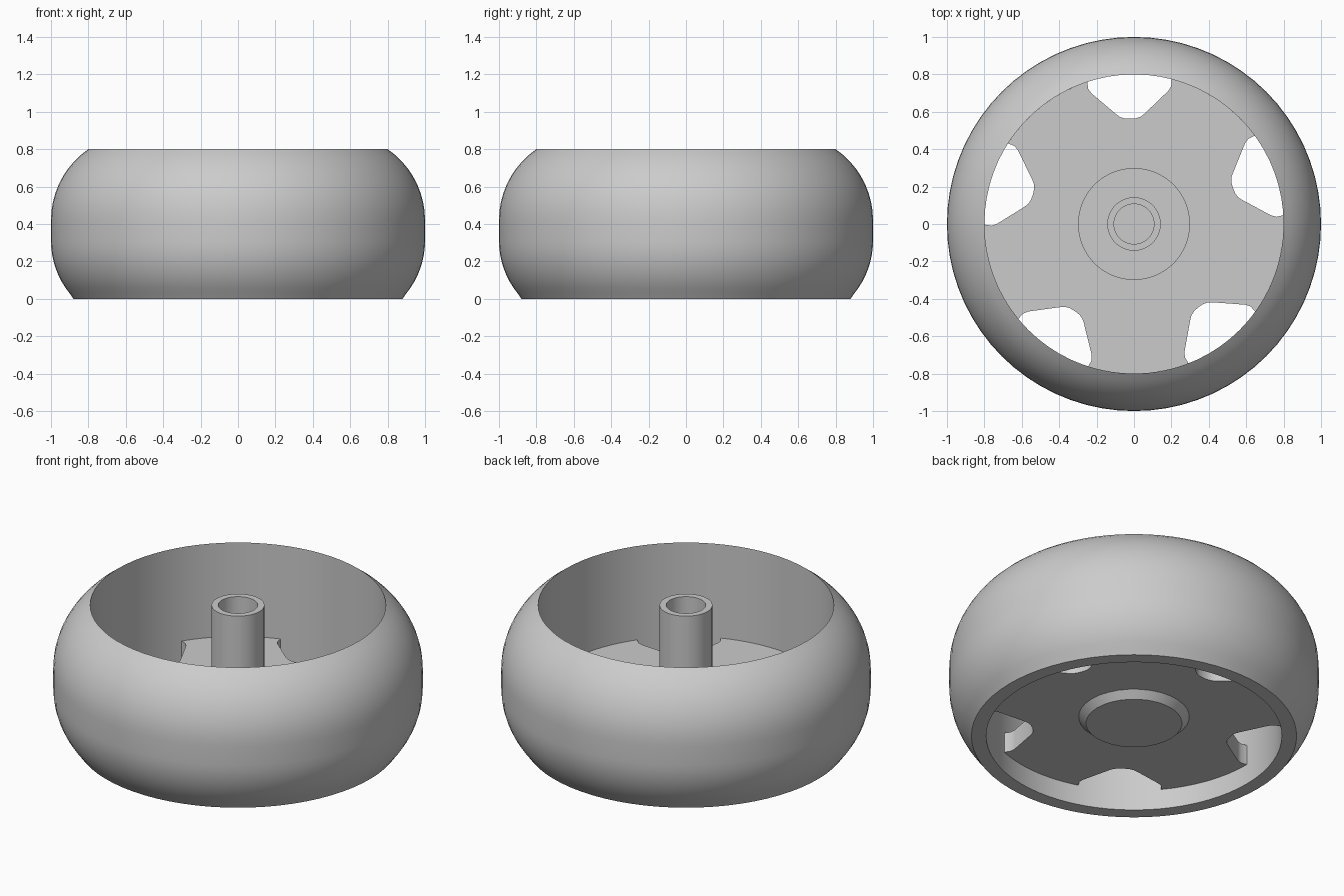
import bpy, bmesh
from math import sin, cos, asin, atan2, radians, tau, hypot

cube = bpy.data.objects.get("Cube")
if cube:
    bpy.data.objects.remove(cube, do_unlink=True)

grey = bpy.data.materials.new("plain grey")
grey.use_nodes = True
COLOUR = (0.6, 0.6, 0.6, 1)
grey.diffuse_color = COLOUR
grey.node_tree.nodes["Principled BSDF"].inputs["Base Color"].default_value = COLOUR


def finish(bm, name):
    bmesh.ops.remove_doubles(bm, verts=bm.verts, dist=1e-5)
    bmesh.ops.recalc_face_normals(bm, faces=bm.faces)
    mesh = bpy.data.meshes.new(name)
    bm.to_mesh(mesh)
    bm.free()
    mesh.materials.append(grey)
    obj = bpy.data.objects.new(name, mesh)
    bpy.context.collection.objects.link(obj)
    bpy.ops.object.select_all(action="DESELECT")
    obj.select_set(True)
    bpy.context.view_layer.objects.active = obj
    bpy.ops.object.shade_smooth_by_angle(angle=radians(30))
    return obj


def lathe(name, profile, sides):
    """Spin a (radius, height) profile around the z axis."""
    bm = bmesh.new()
    verts = [bm.verts.new((r, 0, z)) for r, z in profile]
    edges = [bm.edges.new(pair) for pair in zip(verts, verts[1:])]
    bmesh.ops.spin(bm, geom=verts + edges, cent=(0, 0, 0), axis=(0, 0, 1),
                   angle=tau, steps=sides, use_merge=True)
    return finish(bm, name)


def shoulder(radius, mid, start, end, steps=9):
    """Rounded tyre edge bulging out to radius 1."""
    return [(1 - radius + radius * cos(a), mid + radius * sin(a))
            for a in (start + (end - start) * i / steps for i in range(steps + 1))]


# Tyre: rounded shoulders around a straight tread, open bore
low_r, low_z, high_r, high_z = 0.445, 0.31, 0.461, 0.42
tyre = [(0.8, 0.8), (0.8, 0), (0.88, 0)]
tyre += shoulder(low_r, low_z, -asin(low_z / low_r), 0)[1:]
tyre += shoulder(high_r, high_z, 0, asin((0.8 - high_z) / high_r))[:-1]
tyre.append((0.8, 0.8))
lathe("tyre", tyre, 72)

# Hub: tapered boss below, hollow axle tube above
lathe("hub_boss", [(0, 0.08), (0.26, 0.08), (0.3, 0.12), (0.3, 0.27), (0, 0.27)], 32)
lathe("axle_tube", [(0.107, 0.25), (0.107, 0.8), (0.143, 0.8), (0.143, 0.25)], 48)

# Wheel disc: five rounded notches cut from its edge
half = [(0.226, 0.768), (0.222, 0.73), (0.205, 0.705), (0.075, 0.588),
        (0.055, 0.573), (0.03, 0.565)]
notch = [(-t, r) for t, r in half] + [(0, 0.563)] + [(t, r) for t, r in reversed(half)]
gap = atan2(*half[0])
bm = bmesh.new()
outline = []
for i in range(5):
    mid = radians(91.8) - i * tau / 5
    for t, r in notch:
        a, d = mid - atan2(t, r), hypot(t, r)
        outline.append((d * cos(a), d * sin(a)))
    arc = tau / 5 - 2 * gap
    for k in range(1, 8):
        a = mid - gap - arc * k / 8
        outline.append((0.8 * cos(a), 0.8 * sin(a)))
face = bm.faces.new([bm.verts.new((x, y, 0.12)) for x, y in outline])
top = bmesh.ops.extrude_face_region(bm, geom=[face], use_keep_orig=True)
bmesh.ops.translate(bm, vec=(0, 0, 0.12),
                    verts=[v for v in top["geom"] if isinstance(v, bmesh.types.BMVert)])
finish(bm, "wheel_disc")
